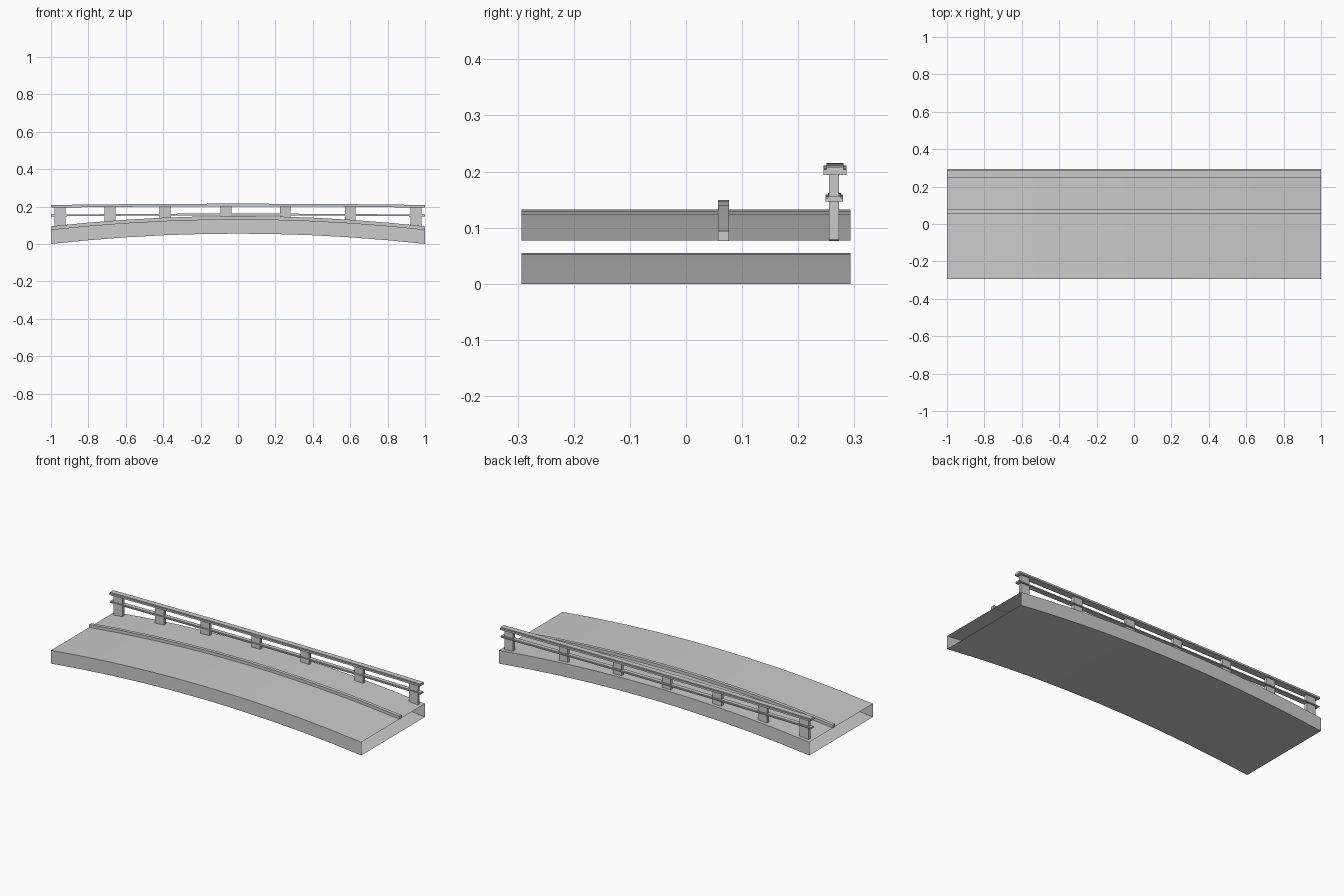
import bpy
import bmesh
import math

cube = bpy.data.objects.get("Cube")
if cube:
    bpy.data.objects.remove(cube, do_unlink=True)

grey = bpy.data.materials.new("light concrete grey")
grey.use_nodes = True
colour = (0.6, 0.6, 0.6, 1)
grey.diffuse_color = colour
grey.node_tree.nodes["Principled BSDF"].inputs["Base Color"].default_value = colour


def arch(x, rise):
    return rise * (1 - x * x)


def add_object(name, bm):
    mesh = bpy.data.meshes.new(name)
    bm.to_mesh(mesh)
    bm.free()
    mesh.materials.append(grey)
    obj = bpy.data.objects.new(name, mesh)
    bpy.context.collection.objects.link(obj)
    return obj


def sweep(name, profile, rise, capped=True, steps=10):
    """Run a closed (y, z) profile along x, following a shallow arch.
    The profile runs counter-clockwise as seen from +x."""
    bm = bmesh.new()
    rings = []
    for i in range(steps + 1):
        x = -1 + 2 * i / steps
        rings.append([bm.verts.new((x, y, z + arch(x, rise))) for y, z in profile])
    n = len(profile)
    for a, b in zip(rings, rings[1:]):
        for j in range(n):
            k = (j + 1) % n
            bm.faces.new((a[j], b[j], b[k], a[k])).normal_flip()
    if capped:
        bm.faces.new(rings[0][::-1])
        bm.faces.new(rings[-1])
    for f in bm.faces:
        f.normal_update()
    # Make the outside consistent: the top must face up
    top = max(bm.faces, key=lambda f: f.calc_center_median().z)
    if capped:
        bmesh.ops.recalc_face_normals(bm, faces=bm.faces)
    elif top.normal.z < 0:
        bmesh.ops.reverse_faces(bm, faces=bm.faces)
    obj = add_object(name, bm)
    bpy.ops.object.select_all(action="DESELECT")
    obj.select_set(True)
    bpy.context.view_layer.objects.active = obj
    bpy.ops.object.shade_smooth_by_angle(angle=math.radians(30))
    return obj


def rect(y0, y1, z0, z1):
    return [(y0, z0), (y1, z0), (y1, z1), (y0, z1)]


def stepped(y0, y1, z0, z1, z2, inset):
    """Wide board with a narrower strip on top."""
    return [(y0, z0), (y1, z0), (y1, z1), (y1 - inset, z1),
            (y1 - inset, z2), (y0 + inset, z2), (y0 + inset, z1), (y0, z1)]


DECK_RISE = 0.055
DECK_TOP = 0.077

# Hollow arched deck, open at both ends
sweep("deck", rect(-0.293, 0.293, 0, DECK_TOP), DECK_RISE, capped=False)

# Kerb between roadway and footpath
sweep("kerb", rect(0.057, 0.077, DECK_TOP - 0.001, 0.094), DECK_RISE)

# Railing boards, only slightly bowed
sweep("top_rail", stepped(0.245, 0.286, 0.194, 0.204, 0.208, 0.005), 0.007)
sweep("lower_rail", stepped(0.249, 0.280, 0.147, 0.153, 0.156, 0.004), 0.006)

# Railing posts, unevenly spaced and set into the deck
for i, x in enumerate((-0.952, -0.684, -0.39, -0.064, 0.252, 0.6, 0.952)):
    bottom = DECK_TOP + arch(x, DECK_RISE) - 0.006
    top = 0.198 + arch(x, 0.006)
    bm = bmesh.new()
    bmesh.ops.create_cube(bm, size=1)
    bmesh.ops.scale(bm, vec=(0.057, 0.018, top - bottom), verts=bm.verts)
    bmesh.ops.translate(bm, vec=(x, 0.2635, (top + bottom) / 2), verts=bm.verts)
    add_object(f"railing_post_{i + 1}", bm)
